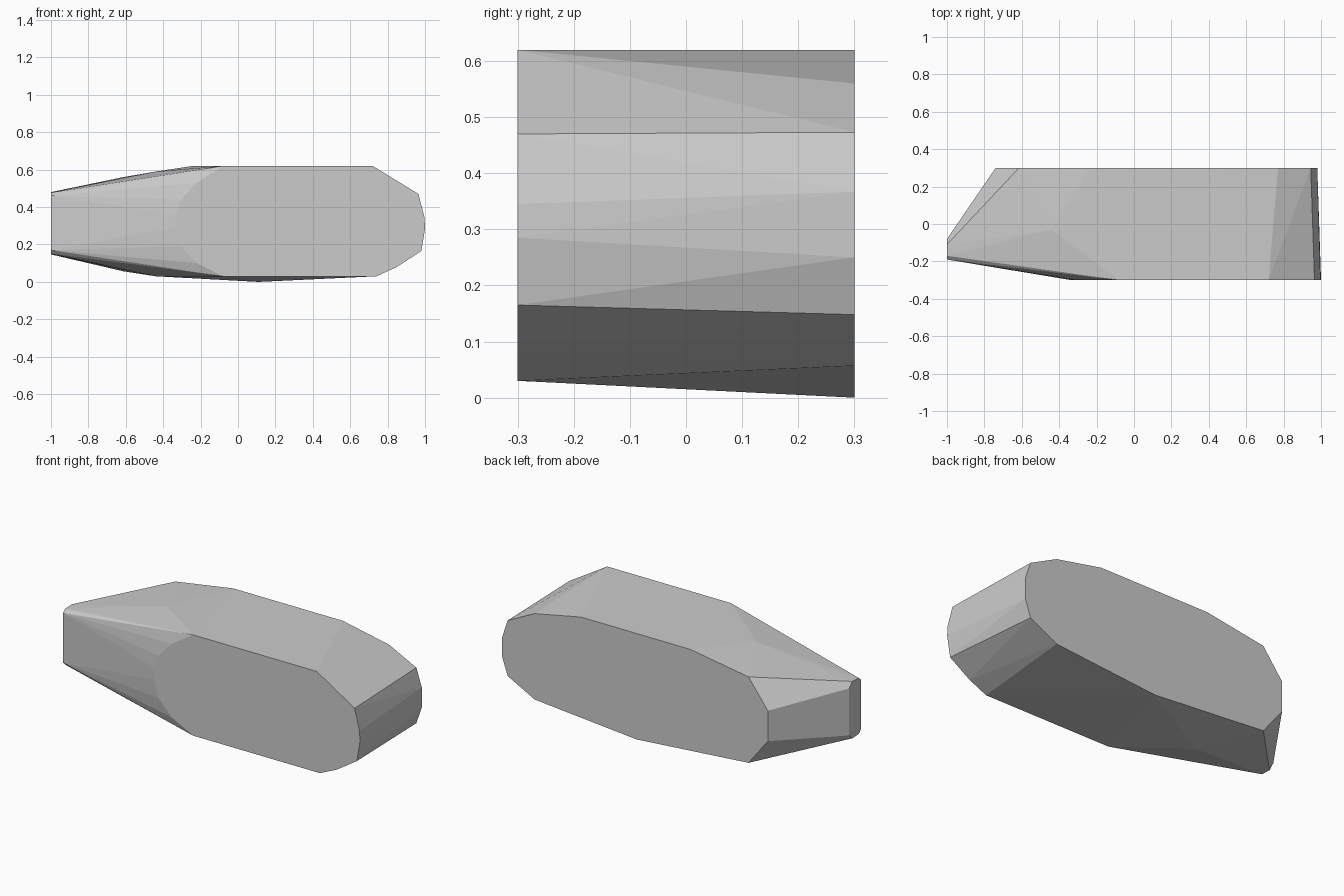
import bpy, bmesh
from math import radians

if "Cube" in bpy.data.objects:
    bpy.data.objects.remove(bpy.data.objects["Cube"])

# Cross-section profiles (x, z) of the flat front and back faces
front = [(-0.08, 0.62), (0.72, 0.62), (0.965, 0.47), (0.997, 0.345), (1.0, 0.285),
         (0.98, 0.165), (0.85, 0.08), (0.74, 0.03), (-0.08, 0.03), (-0.22, 0.10),
         (-0.305, 0.19), (-0.335, 0.29), (-0.335, 0.36), (-0.305, 0.44), (-0.22, 0.53)]
back = [(-0.24, 0.62), (0.47, 0.62), (0.77, 0.56), (0.945, 0.473), (0.98, 0.367),
        (0.98, 0.25), (0.945, 0.148), (0.77, 0.057), (0.49, 0.033), (0.11, 0.0),
        (-0.615, 0.057), (-0.74, 0.217), (-0.74, 0.395), (-0.615, 0.56)]
# Narrow left end (y, z) at x = -1
end = [(-0.19, 0.17), (-0.19, 0.46), (-0.17, 0.477), (-0.11, 0.48),
       (-0.08, 0.45), (-0.08, 0.175), (-0.11, 0.147), (-0.17, 0.15)]

points = [(x, -0.3, z) for x, z in front]
points += [(x, 0.3, z) for x, z in back]
points += [(-1.0, y, z) for y, z in end]
# Shoulders where the body starts to taper
points += [(-0.44, -0.03, 0.59), (-0.44, -0.03, 0.03)]

# Faceted convex body stretched over the profiles
bm = bmesh.new()
for p in points:
    bm.verts.new(p)
hull = bmesh.ops.convex_hull(bm, input=bm.verts)
loose = {g for g in hull["geom_interior"] + hull["geom_unused"]
         if isinstance(g, bmesh.types.BMVert)}
bmesh.ops.delete(bm, geom=list(loose), context='VERTS')
bmesh.ops.dissolve_limit(bm, angle_limit=radians(0.5), verts=bm.verts, edges=bm.edges)
bmesh.ops.recalc_face_normals(bm, faces=bm.faces)

mesh = bpy.data.meshes.new("faceted_body")
bm.to_mesh(mesh)
bm.free()
body = bpy.data.objects.new("faceted_body", mesh)
bpy.context.collection.objects.link(body)
